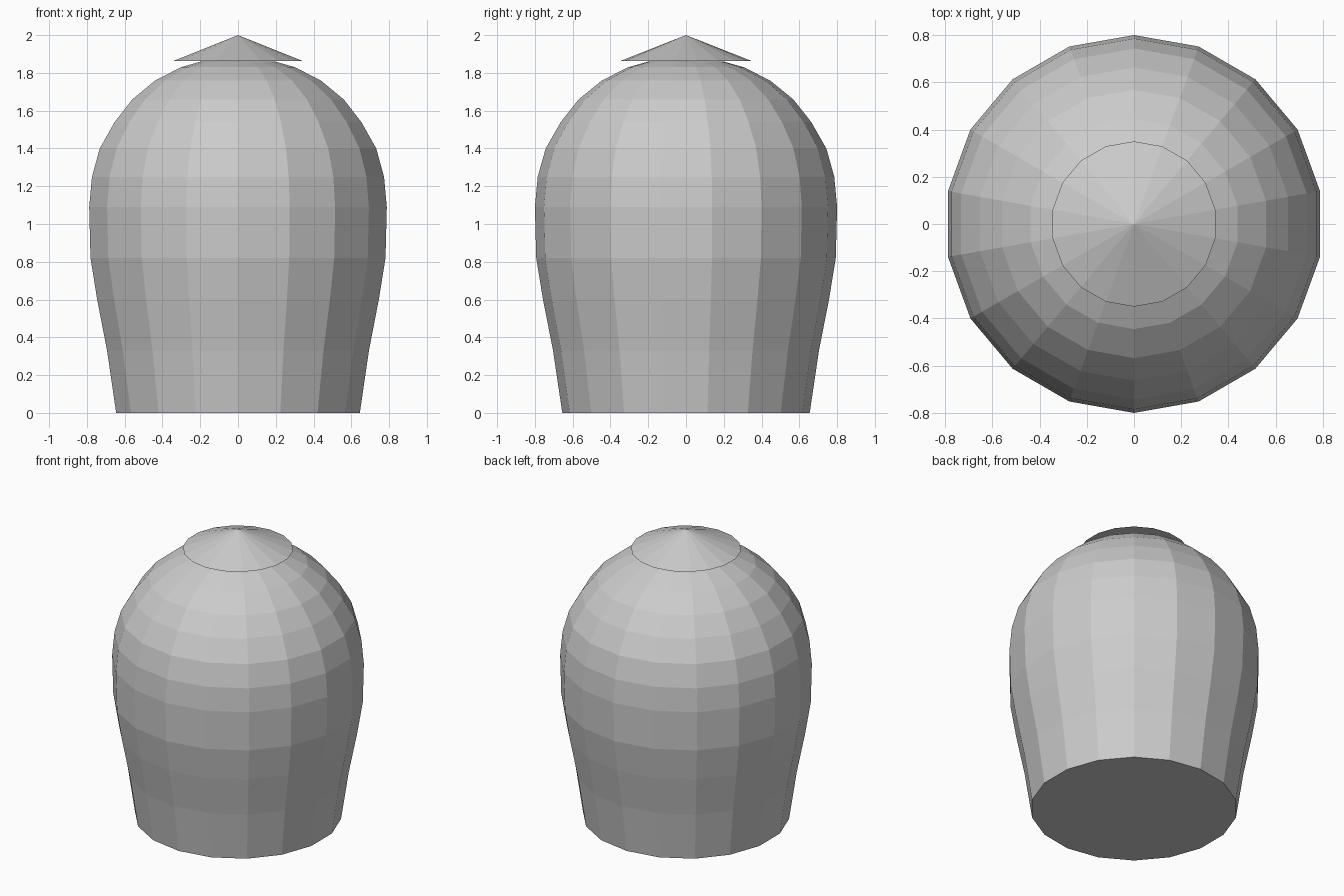
import bpy, bmesh
from math import sin, cos, tau

if "Cube" in bpy.data.objects:
    bpy.data.objects.remove(bpy.data.objects["Cube"])

SIDES = 18


def lathe(name, profile):
    """Revolve (radius, z) points; radius 0 gives a tip, open ends are capped."""
    bm = bmesh.new()
    rings = []
    for r, z in profile:
        if r == 0:
            rings.append([bm.verts.new((0, 0, z))] * SIDES)
        else:
            # a corner points along +y and -y
            rings.append([bm.verts.new((r * sin(tau * i / SIDES), r * cos(tau * i / SIDES), z))
                          for i in range(SIDES)])
    for low, high in zip(rings, rings[1:]):
        for i in range(SIDES):
            j = (i + 1) % SIDES
            bm.faces.new(dict.fromkeys((low[i], low[j], high[j], high[i])))
    for ring in (rings[0], rings[-1]):
        if ring[0] is not ring[1]:
            bm.faces.new(ring)
    bmesh.ops.recalc_face_normals(bm, faces=bm.faces)
    mesh = bpy.data.meshes.new(name)
    bm.to_mesh(mesh)
    bm.free()
    obj = bpy.data.objects.new(name, mesh)
    bpy.context.collection.objects.link(obj)
    return obj


# Rounded body, tapering to the foot
lathe("body", [(0.655, 0), (0.704, 0.33), (0.757, 0.6), (0.793, 0.82), (0.80, 1.09),
               (0.785, 1.25), (0.743, 1.4), (0.663, 1.54), (0.568, 1.66),
               (0.445, 1.76), (0.306, 1.83), (0.20, 1.86)])

# Pointed conical cap overhanging the top
lathe("cap", [(0.35, 1.862), (0, 2.0)])
